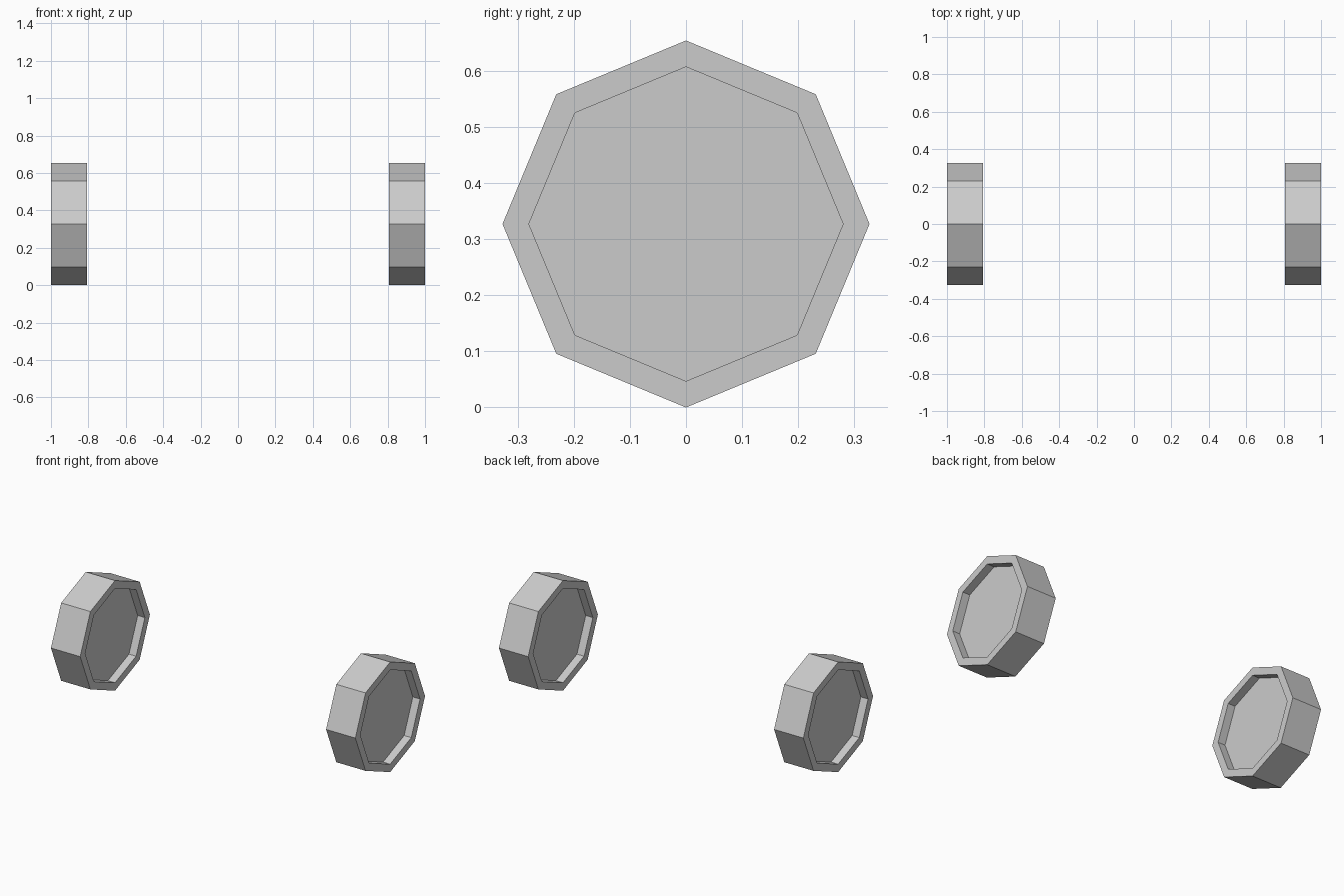
import bpy, bmesh, math
from mathutils import Matrix

if "Cube" in bpy.data.objects:
    bpy.data.objects.remove(bpy.data.objects["Cube"])

RADIUS, INNER_RADIUS = 0.327, 0.28
WIDTH, DEPTH, SIDES = 0.192, 0.047, 8


def make_wheel(name, x):
    bm = bmesh.new()
    # Octagonal tyre with its axle along x and a corner at the bottom
    bmesh.ops.create_cone(bm, cap_ends=True, segments=SIDES, radius1=RADIUS,
                          radius2=RADIUS, depth=WIDTH,
                          matrix=Matrix.Rotation(math.pi / 2, 4, 'Y'))
    # Recessed hub on both sides
    caps = [f for f in bm.faces if len(f.verts) == SIDES]
    rim = (RADIUS - INNER_RADIUS) * math.cos(math.pi / SIDES)
    for cap in caps:
        side = 1 if cap.calc_center_median().x > 0 else -1
        bmesh.ops.inset_region(bm, faces=[cap], thickness=rim, use_even_offset=True)
        hub = bmesh.ops.extrude_discrete_faces(bm, faces=[cap])["faces"][0]
        bmesh.ops.translate(bm, verts=hub.verts, vec=(-side * DEPTH, 0, 0))
    bmesh.ops.recalc_face_normals(bm, faces=bm.faces)
    mesh = bpy.data.meshes.new(name)
    bm.to_mesh(mesh)
    bm.free()
    obj = bpy.data.objects.new(name, mesh)
    obj.location = (x, 0, RADIUS)
    bpy.context.collection.objects.link(obj)


# Pair of wheels, outer faces at x = -1 and x = 1
for name, side in (("left_wheel", -1), ("right_wheel", 1)):
    make_wheel(name, side * (1 - WIDTH / 2))
